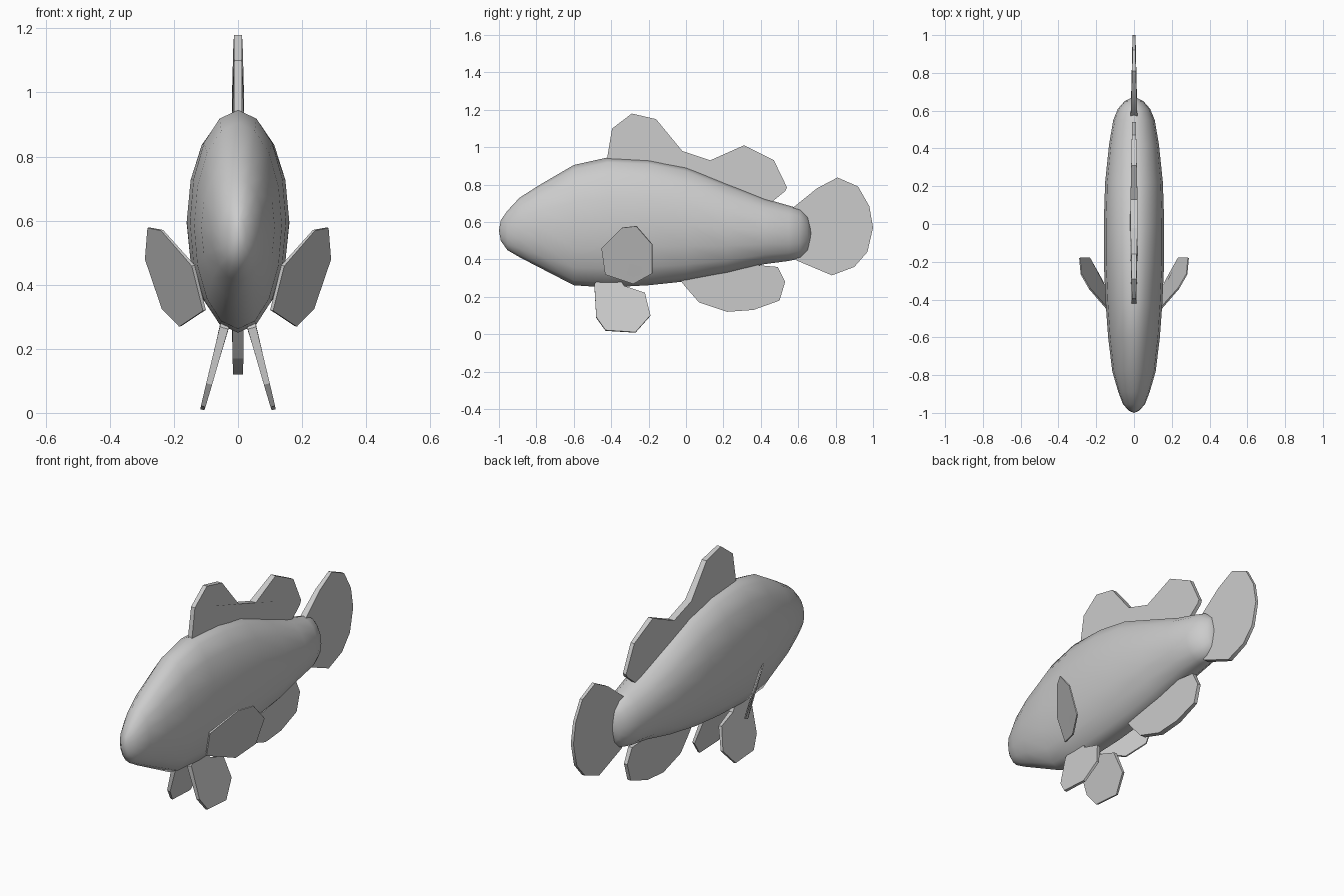
import bpy, bmesh, math
from mathutils import Vector


def finish(name, bm, angle):
    bmesh.ops.recalc_face_normals(bm, faces=bm.faces)
    me = bpy.data.meshes.new(name)
    bm.to_mesh(me)
    bm.free()
    ob = bpy.data.objects.new(name, me)
    bpy.context.collection.objects.link(ob)
    bpy.ops.object.select_all(action='DESELECT')
    ob.select_set(True)
    bpy.context.view_layer.objects.active = ob
    bpy.ops.object.shade_smooth_by_angle(angle=math.radians(angle))
    return ob


def fin(name, pts, root, t_root, t_tip, mirror=False):
    """Thin plate whose thickness tapers from the root point to the rim."""
    pts = [Vector(p) for p in pts]
    root = Vector(root)
    n = Vector((0, 0, 0))
    for a, b in zip(pts, pts[1:] + pts[:1]):
        n += (a - root).cross(b - root)
    n.normalize()
    far = max((p - root).length for p in pts)
    bm = bmesh.new()
    sides = []
    for s in (1, -1):
        sides.append([bm.verts.new(p + n * s * (t_root + (t_tip - t_root) * (p - root).length / far))
                      for p in pts])
        bm.faces.new(sides[-1])
    a, b = sides
    for i in range(len(pts)):
        j = (i + 1) % len(pts)
        bm.faces.new((a[i], a[j], b[j], b[i]))
    ob = finish(name, bm, 30)
    if mirror:
        m = ob.modifiers.new("mirror", 'MIRROR')
        m.use_axis = (True, False, False)
    return ob


# Body: oval sections (y, bottom, top, half width) lofted from nose to tail
SECTIONS = [(-0.99, 0.50, 0.61, 0.025), (-0.955, 0.45, 0.66, 0.058),
            (-0.89, 0.412, 0.73, 0.083), (-0.78, 0.355, 0.80, 0.115),
            (-0.60, 0.262, 0.905, 0.137), (-0.42, 0.25, 0.945, 0.15),
            (-0.20, 0.262, 0.935, 0.16), (0.0, 0.283, 0.895, 0.16),
            (0.22, 0.325, 0.805, 0.153), (0.42, 0.375, 0.725, 0.132),
            (0.55, 0.392, 0.688, 0.11), (0.61, 0.405, 0.67, 0.085),
            (0.65, 0.445, 0.63, 0.05)]
N = 16
bm = bmesh.new()
rings = []
for y, lo, hi, w in SECTIONS:
    rings.append([bm.verts.new((w * math.sin(math.tau * k / N), y,
                                (lo + hi) / 2 + (hi - lo) / 2 * math.cos(math.tau * k / N)))
                  for k in range(N)])
for r0, r1 in zip(rings, rings[1:]):
    for k in range(N):
        m = (k + 1) % N
        bm.faces.new((r0[k], r0[m], r1[m], r1[k]))
for ring, tip in ((rings[0], (0, -1.0, 0.555)), (rings[-1], (0, 0.675, 0.54))):
    c = bm.verts.new(tip)
    for k in range(N):
        bm.faces.new((ring[k], ring[(k + 1) % N], c))
finish("body", bm, 60)


def mid(pts):
    return [(0, y, z) for y, z in pts]


# Dorsal fin with two lobes
fin("dorsal_fin", mid([(-0.425, 0.92), (-0.395, 1.10), (-0.29, 1.18), (-0.16, 1.15),
                       (-0.02, 0.98), (0.13, 0.93), (0.31, 1.01), (0.47, 0.93),
                       (0.54, 0.785), (0.53, 0.765), (0.45, 0.70), (0.2, 0.75),
                       (-0.02, 0.85), (-0.3, 0.88)]), (0, 0, 0.85), 0.022, 0.01)

# Tail fin
fin("tail_fin", mid([(0.50, 0.54), (0.57, 0.675), (0.70, 0.78), (0.81, 0.838),
                     (0.92, 0.79), (0.98, 0.685), (1.0, 0.57), (0.97, 0.44),
                     (0.90, 0.36), (0.78, 0.315), (0.59, 0.395)]),
    (0, 0.55, 0.54), 0.022, 0.008)

# Anal fin
fin("anal_fin", mid([(-0.04, 0.30), (0.0, 0.25), (0.07, 0.17), (0.22, 0.12), (0.36, 0.13),
                     (0.50, 0.18), (0.53, 0.28), (0.49, 0.36), (0.38, 0.37),
                     (0.25, 0.40), (0.05, 0.34)]), (0, 0.15, 0.35), 0.024, 0.01)

# Pelvic fins, splayed outward below the belly
pelvic = [(-0.49, 0.265), (-0.48, 0.09), (-0.43, 0.02), (-0.27, 0.01),
          (-0.19, 0.10), (-0.22, 0.22), (-0.33, 0.255), (-0.36, 0.30), (-0.46, 0.30)]
fin("pelvic_fins", [(0.045 + (0.26 - z) * 0.265, y, z) for y, z in pelvic],
    (0.04, -0.4, 0.28), 0.017, 0.006, True)

# Pectoral fins, sweeping out and back from the sides
fin("pectoral_fins", [(0.14, -0.45, 0.46), (0.237, -0.34, 0.57), (0.28, -0.265, 0.578),
                      (0.288, -0.18, 0.48), (0.235, -0.18, 0.325), (0.18, -0.28, 0.27),
                      (0.105, -0.43, 0.32)], (0.125, -0.44, 0.39), 0.006, 0.003, True)
